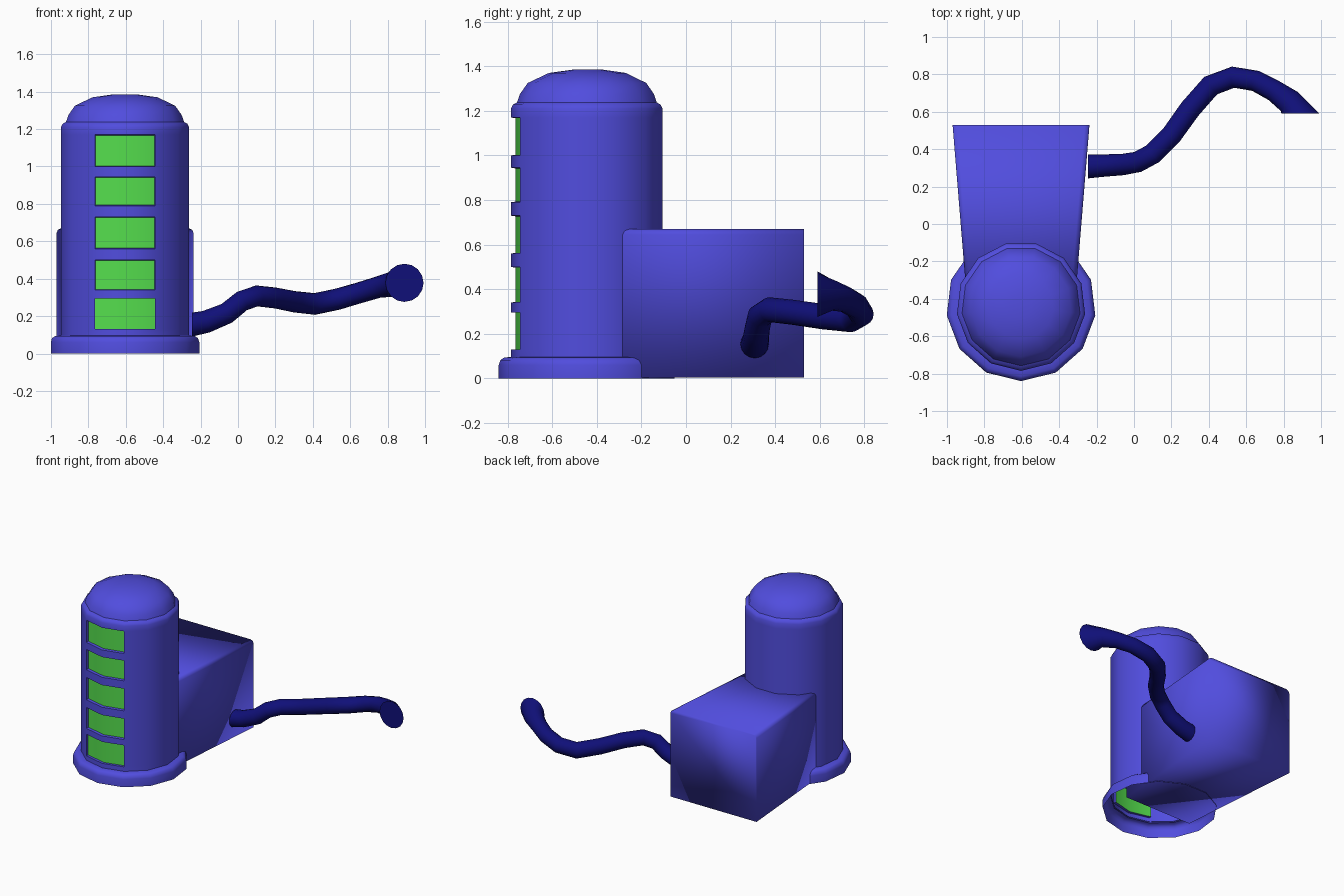
import bpy, bmesh, math
from mathutils import Vector

cube = bpy.data.objects.get("Cube")
if cube:
    bpy.data.objects.remove(cube, do_unlink=True)

SIDES = 13
CENTRE = Vector((-0.604, -0.44, 0))


def material(name, rgb):
    m = bpy.data.materials.new(name)
    m.use_nodes = True
    m.diffuse_color = (*rgb, 1)
    m.node_tree.nodes["Principled BSDF"].inputs["Base Color"].default_value = (*rgb, 1)
    return m


blue = material("violet_blue", (0.082, 0.074, 0.73))
green = material("window_green", (0.09, 0.73, 0.075))
navy = material("hose_navy", (0.005, 0.005, 0.19))


def finish(bm, name, mats, angle=40, location=(0, 0, 0)):
    mesh = bpy.data.meshes.new(name)
    bm.to_mesh(mesh)
    bm.free()
    for m in mats:
        mesh.materials.append(m)
    obj = bpy.data.objects.new(name, mesh)
    obj.location = location
    bpy.context.collection.objects.link(obj)
    bpy.ops.object.select_all(action='DESELECT')
    obj.select_set(True)
    bpy.context.view_layer.objects.active = obj
    bpy.ops.object.shade_smooth_by_angle(angle=math.radians(angle))
    return obj


def bridge(bm, rings):
    # Skin consecutive closed rings with quads, one row of faces per gap
    rows = []
    for a, b in zip(rings, rings[1:]):
        n = len(a)
        rows.append([bm.faces.new((a[i], a[(i + 1) % n], b[(i + 1) % n], b[i])) for i in range(n)])
    return rows


def lathe(bm, profile):
    # The first corner points to the front
    step = 2 * math.pi / SIDES
    rings = [[bm.verts.new((r * math.sin(i * step), -r * math.cos(i * step), z))
              for i in range(SIDES)] for r, z in profile]
    return rings, bridge(bm, rings)


# Tower: wall levels at the window edges, then the shoulder and dome
R = 0.345
windows = [(0.13, 0.295), (0.34, 0.50), (0.56, 0.73), (0.79, 0.945), (1.0, 1.17)]
profile = [(R, 0.09)] + [(R, z) for w in windows for z in w]
profile += [(R, 1.21), (0.336, 1.228), (0.318, 1.238), (0.305, 1.275),
            (0.27, 1.325), (0.175, 1.37), (0.06, 1.386)]
bm = bmesh.new()
rings, rows = lathe(bm, profile)
bm.faces.new(rings[-1])

# Windows: the two front facets of every other row, set back and green
for k in range(len(windows)):
    row = rows[1 + 2 * k]
    panes = [row[0], row[-1]]
    bmesh.ops.inset_region(bm, faces=panes, thickness=0.003, use_even_offset=True)
    for v in {v for f in panes for v in f.verts}:
        v.co.y += 0.02
    for f in panes:
        f.material_index = 1
finish(bm, "tower", [blue, green], 40, CENTRE)

# Base ring with a rounded upper edge, open underneath
bm = bmesh.new()
lathe(bm, [(0.4, 0), (0.4, 0.06), (0.393, 0.082), (0.375, 0.094), (0.34, 0.096)])
finish(bm, "base_ring", [blue], 40, CENTRE)

# Rear housing: tapers toward the tower, long top edges rounded
bm = bmesh.new()
H, RND = 0.67, 0.025
sections = []
for y, w in ((0.53, 0.366), (-0.46, 0.285)):
    half = [(w, 0.004), (w, H - RND), (w - 0.3 * RND, H - 0.3 * RND), (w - RND, H)]
    outline = half + [(-x, z) for x, z in reversed(half)]
    sections.append([bm.verts.new((x, y, z)) for x, z in outline])
bridge(bm, sections)
for s in sections:
    bm.faces.new(s)
bmesh.ops.recalc_face_normals(bm, faces=bm.faces)
finish(bm, "rear_housing", [blue], 180, (CENTRE.x, 0, 0))

# Hose: path points with radius, ending in a flared mouth that faces front
path = [(-0.245, 0.308, 0.155, 0.064), (-0.17, 0.312, 0.17, 0.06), (-0.06, 0.318, 0.215, 0.057),
        (0.02, 0.332, 0.28, 0.056), (0.1, 0.375, 0.308, 0.056), (0.2, 0.475, 0.297, 0.056),
        (0.3, 0.615, 0.277, 0.057), (0.41, 0.74, 0.265, 0.058), (0.53, 0.785, 0.29, 0.057),
        (0.65, 0.765, 0.325, 0.056), (0.75, 0.712, 0.355, 0.058), (0.83, 0.655, 0.372, 0.068),
        (0.89, 0.59, 0.378, 0.102)]
points = [Vector(p[:3]) for p in path]
last = len(path) - 1
bm = bmesh.new()
rings = []
for i, p in enumerate(points):
    along = (points[min(i + 1, last)] - points[max(i - 1, 0)]).normalized()
    if i == 0:
        along = Vector((1, 0, 0))
    elif i == last:
        along = Vector((0, -1, 0))
    side = along.cross(Vector((0, 0, 1))).normalized()
    up = side.cross(along)
    rings.append([bm.verts.new(p + path[i][3] * (math.cos(a) * side + math.sin(a) * up))
                  for a in (2 * math.pi * j / 16 for j in range(16))])
bridge(bm, rings)
bm.faces.new(rings[0])
bm.faces.new(rings[-1])
bmesh.ops.recalc_face_normals(bm, faces=bm.faces)
finish(bm, "hose", [navy], 45)
